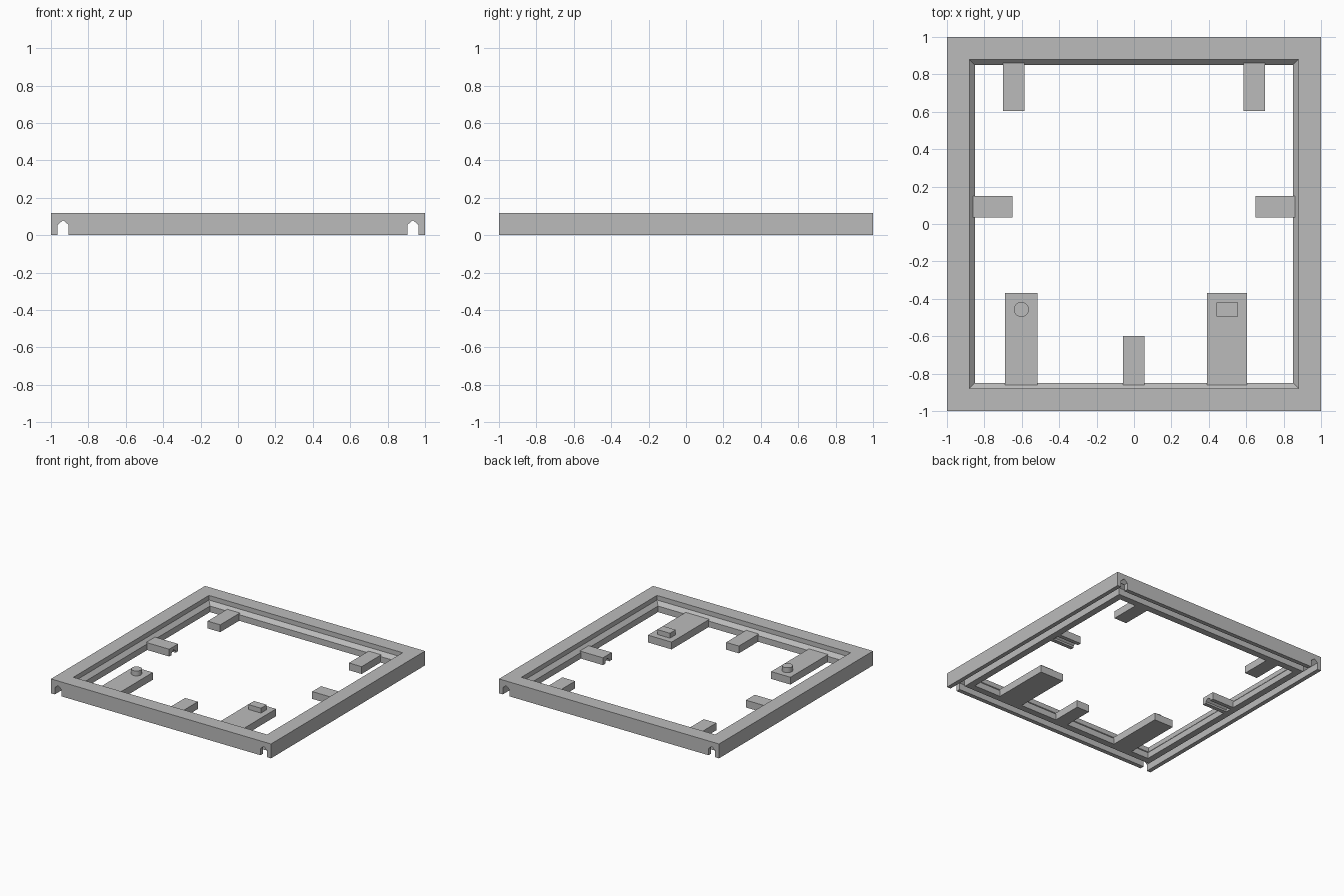
import bpy, bmesh
from mathutils import Vector

cube = bpy.data.objects.get("Cube")
if cube:
    bpy.data.objects.remove(cube)

grey = bpy.data.materials.new("light_grey")
grey.use_nodes = True
colour = (0.5, 0.5, 0.5, 1)
grey.diffuse_color = colour
grey.node_tree.nodes["Principled BSDF"].inputs["Base Color"].default_value = colour


def finish(name, bm):
    bmesh.ops.recalc_face_normals(bm, faces=bm.faces)
    mesh = bpy.data.meshes.new(name)
    bm.to_mesh(mesh)
    bm.free()
    mesh.materials.append(grey)
    obj = bpy.data.objects.new(name, mesh)
    bpy.context.collection.objects.link(obj)
    return obj


def bridge(bm, rings, closed):
    """Skin a list of vertex rings; cap the ends unless the sweep is closed."""
    n = len(rings[0])
    for i in range(len(rings) if closed else len(rings) - 1):
        a, b = rings[i], rings[(i + 1) % len(rings)]
        for j in range(n):
            k = (j + 1) % n
            bm.faces.new((a[j], a[k], b[k], b[j]))
    if not closed:
        bm.faces.new(rings[0])
        bm.faces.new(rings[-1])


def box(name, x0, x1, y0, y1, z0, z1):
    bm = bmesh.new()
    bmesh.ops.create_cube(bm, size=1)
    for v in bm.verts:
        v.co = ((x0 + x1) / 2 + v.co.x * (x1 - x0),
                (y0 + y1) / 2 + v.co.y * (y1 - y0),
                (z0 + z1) / 2 + v.co.z * (z1 - z0))
    return finish(name, bm)


def cut_channel(target, start, end, half, shoulder, peak):
    """Cut a gable-topped channel into the underside along start-end."""
    start, end = Vector((*start, 0)), Vector((*end, 0))
    side = (end - start).normalized().cross(Vector((0, 0, 1)))
    section = [(-half, -0.05), (half, -0.05), (half, shoulder), (0, peak), (-half, shoulder)]
    bm = bmesh.new()
    rings = [[bm.verts.new(p + side * s + Vector((0, 0, z))) for s, z in section]
             for p in (start, end)]
    bridge(bm, rings, False)
    cutter = finish("channel_cutter", bm)
    mod = target.modifiers.new("channel", "BOOLEAN")
    mod.operation = "DIFFERENCE"
    mod.solver = "EXACT"
    mod.object = cutter
    cutter.hide_render = True
    cutter.hide_viewport = True
    bpy.context.view_layer.objects.active = target
    bpy.ops.object.modifier_apply(modifier=mod.name)
    bpy.data.objects.remove(cutter)


# Square frame with a sloping inner ledge
TOP = 0.118
profile = [(1, 0), (1, TOP), (0.88, TOP), (0.88, 0.08), (0.85, 0.05), (0.85, 0)]
bm = bmesh.new()
rings = [[bm.verts.new((sx * r, sy * r, z)) for r, z in profile]
         for sx, sy in ((-1, -1), (1, -1), (1, 1), (-1, 1))]
bridge(bm, rings, True)
frame = finish("frame", bm)

# Underside channels: open at front and back, joined by cross channels
MID = 0.935
for s in (-1, 1):
    cut_channel(frame, (s * MID, -1.1), (s * MID, 1.1), 0.03, 0.055, 0.08)
for s in (-1, 1):
    cut_channel(frame, (-MID, s * MID), (MID, s * MID), 0.03, 0.055, 0.08)

# Tabs reaching inwards from the frame
TAB, ROOT = 0.06, 0.865
box("front_right_tab", -0.69, -0.515, -ROOT, -0.37, 0, TAB)
box("front_left_tab", 0.39, 0.605, -ROOT, -0.37, 0, TAB)
box("front_middle_tab", -0.06, 0.055, -ROOT, -0.6, 0, TAB)
for s, label in ((-1, "right"), (1, "left")):
    a, b = sorted((s * 0.585, s * 0.7))
    box("back_" + label + "_tab", a, b, 0.605, ROOT, 0, TAB)
    a, b = sorted((s * 0.65, s * ROOT))
    tab = box("side_" + label + "_tab", a, b, 0.035, 0.15, 0, TAB)
    cut_channel(tab, (s * 0.6, 0.0925), (s * 0.9, 0.0925), 0.025, 0.015, 0.035)

# Round and rectangular pegs on the large tabs
bm = bmesh.new()
bmesh.ops.create_cone(bm, cap_ends=True, segments=32, radius1=0.04, radius2=0.04, depth=0.05)
bmesh.ops.translate(bm, verts=bm.verts, vec=(-0.602, -0.457, 0.075))
peg = finish("round_peg", bm)
bpy.ops.object.select_all(action="DESELECT")
peg.select_set(True)
bpy.context.view_layer.objects.active = peg
bpy.ops.object.shade_smooth_by_angle()
box("rectangular_peg", 0.44, 0.555, -0.495, -0.42, 0.05, 0.1)
